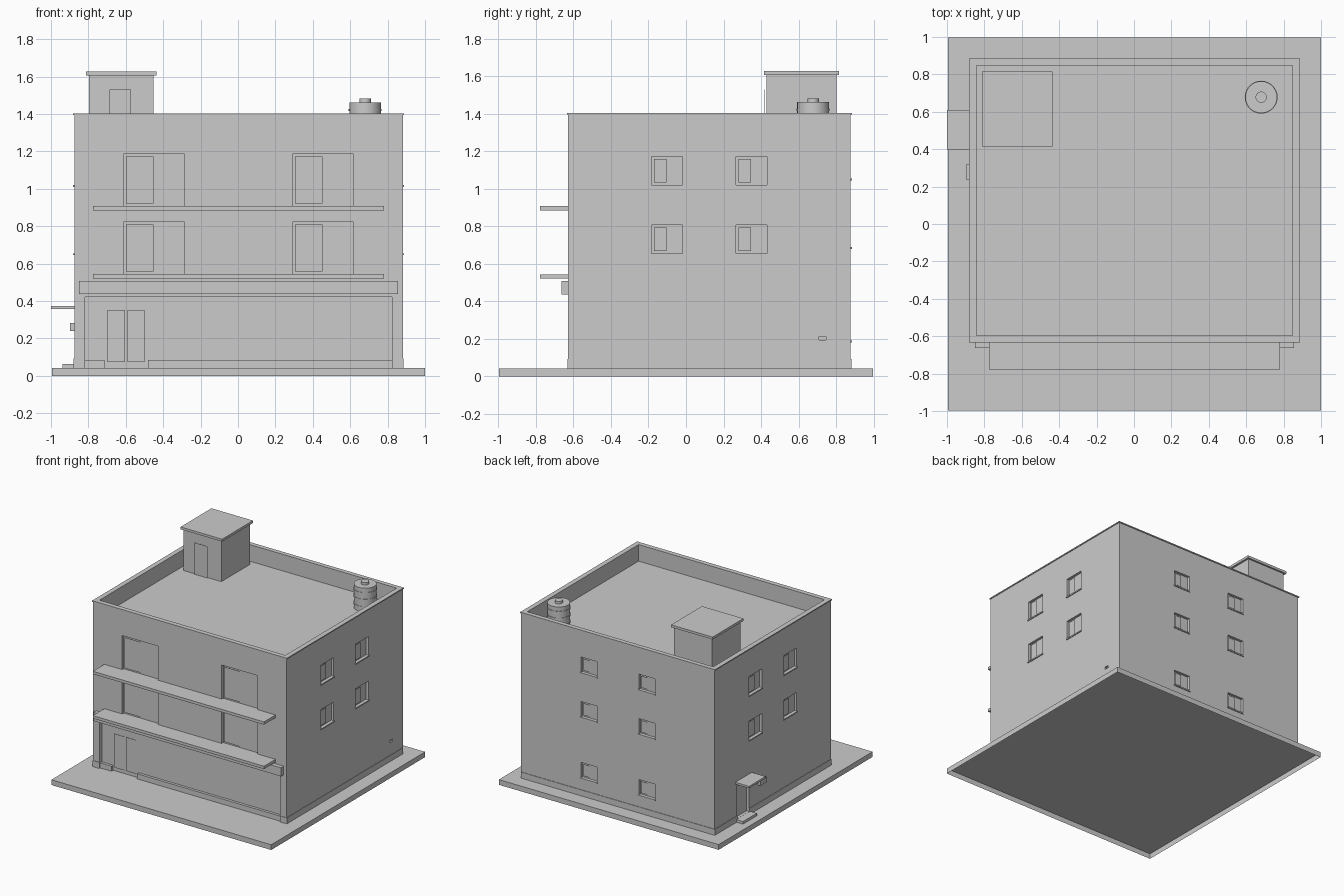
import bpy
import bmesh
from math import radians
from mathutils import Matrix, Vector

cube = bpy.data.objects.get("Cube")
if cube:
    bpy.data.objects.remove(cube, do_unlink=True)

grey = bpy.data.materials.new("plain_grey")
grey.use_nodes = True
grey.diffuse_color = (0.6, 0.6, 0.6, 1)
grey.node_tree.nodes["Principled BSDF"].inputs["Base Color"].default_value = grey.diffuse_color

# The canopy sticks out past the slab, so the building sits slightly off centre
CENTRE = Vector((0.003, 0, 0))
GROUND = 0.043


def finish(name, bm):
    mesh = bpy.data.meshes.new(name)
    bm.to_mesh(mesh)
    bm.free()
    mesh.materials.append(grey)
    obj = bpy.data.objects.new(name, mesh)
    bpy.context.collection.objects.link(obj)
    return obj


def add_box(bm, x, y, z):
    size = Vector((x[1] - x[0], y[1] - y[0], z[1] - z[0]))
    mid = Vector((sum(x), sum(y), sum(z))) / 2 + CENTRE
    matrix = Matrix.Translation(mid) @ Matrix.Diagonal(size.to_4d())
    return bmesh.ops.create_cube(bm, size=1, matrix=matrix)["verts"]


def box(name, x, y, z):
    bm = bmesh.new()
    add_box(bm, x, y, z)
    return finish(name, bm)


# Each side: turn about z and distance of its wall from the centre
WALL = 0.878
FRONT = 0.628
SIDES = {"front": (0, FRONT), "left": (90, WALL), "back": (180, WALL), "right": (270, WALL)}


def add_side_box(bm, side, u, z, inward, outward):
    """Box on a wall; u runs to the right as seen from outside."""
    turn, dist = SIDES[side]
    verts = add_box(bm, u, (-dist - outward, -dist + inward), z)
    bmesh.ops.rotate(bm, verts=verts, cent=CENTRE,
                     matrix=Matrix.Rotation(radians(turn), 3, "Z"))


def side_box(name, side, u, z, inward, outward):
    bm = bmesh.new()
    add_side_box(bm, side, u, z, inward, outward)
    return finish(name, bm)


def cut(obj, cutter):
    mod = obj.modifiers.new("cut", "BOOLEAN")
    mod.operation = "DIFFERENCE"
    mod.solver = "EXACT"
    mod.object = cutter
    bpy.context.view_layer.objects.active = obj
    bpy.ops.object.modifier_apply(modifier=mod.name)


# Ground slab, open underneath
slab = bmesh.new()
add_box(slab, (-0.998, 0.997), (-0.998, 0.998), (0, GROUND))
bmesh.ops.delete(slab, geom=[f for f in slab.faces if f.normal.z < -0.5], context="FACES")
finish("ground_slab", slab)

# Solid building body and thin coping
body = box("building_walls", (-WALL, WALL), (-FRONT, WALL), (GROUND, 1.395))
coping = box("parapet_coping", (-0.884, 0.884), (-0.634, 0.884), (1.395, 1.404))

# Window openings: side, left edge, width, bottom, height
openings = []
for z in (0.655, 1.02):
    for y in (-0.184, 0.266):
        openings.append(("left", y, 0.165, z, 0.153))
        openings.append(("right", -y - 0.165, 0.165, z, 0.153))
for z in (0.19, 0.69, 1.055):
    for x in (-0.335, 0.19):
        openings.append(("back", x, 0.145, z, 0.125))
for z in (0.543, 0.907):
    for x in (-0.615, 0.289):
        openings.append(("front", x, 0.326, z, 0.28))

recess = bmesh.new()
sashes = bmesh.new()
for number, (side, u, width, z, height) in enumerate(openings):
    add_side_box(recess, side, (u, u + width), (z, z + height), 0.02, 0.05)
    add_side_box(sashes, side, (u + 0.014, u + width * 0.49),
                 (z + 0.014, z + height - 0.014), 0.011, -0.01)
    if side != "front":
        side_box(f"window_sill_{number}", side, (u - 0.005, u + width + 0.005),
                 (z - 0.01, z), 0.01, 0.007)
finish("window_sashes", sashes)

# Shopfront recess, side entrance, small vent and sunken roof
add_side_box(recess, "front", (-0.82, 0.82), (GROUND, 0.423), 0.03, 0.05)
add_side_box(recess, "right", (-0.59, -0.43), (0.065, 0.335), 0.025, 0.05)
add_side_box(recess, "left", (0.71, 0.745), (0.193, 0.213), 0.015, 0.05)
add_box(recess, (-0.844, 0.844), (-0.595, 0.847), (1.268, 1.6))

cutter = finish("opening_cutter", recess)
cutter.hide_render = True
cut(body, cutter)
cut(coping, cutter)
bpy.data.objects.remove(cutter, do_unlink=True)

# Shopfront door leaves, low walls and sign band
for name, u in (("left", -0.595), ("right", -0.70)):
    side_box(f"shop_door_{name}", "front", (u, u + 0.093), (0.075, 0.352), 0.021, -0.02)
for name, u in (("short", (-0.82, -0.717)), ("long", (-0.485, 0.82))):
    side_box(f"shopfront_{name}_low_wall", "front", u, (GROUND, 0.085), 0.035, -0.008)
side_box("sign_band", "front", (-0.852, 0.852), (0.437, 0.508), 0.01, 0.035)

# Balcony slabs
for name, z in (("lower", 0.521), ("upper", 0.885)):
    side_box(f"{name}_balcony", "front", (-0.777, 0.777), (z, z + 0.023), 0.01, 0.149)

# Plinth, broken at the shopfront and the side entrance
plinth = bmesh.new()
for side, u in (("front", (-WALL, -0.82)), ("front", (0.82, WALL)),
                ("left", (-FRONT, WALL)), ("back", (-WALL, WALL)),
                ("right", (-WALL, -0.59)), ("right", (-0.43, FRONT))):
    add_side_box(plinth, side, u, (GROUND, 0.092), 0.005, 0.004)
finish("plinth", plinth)

# Side entrance canopy, step and mailbox
side_box("entrance_canopy", "right", (-0.61, -0.397), (0.358, 0.374), 0.01, 0.125)
side_box("entrance_step", "right", (-0.60, -0.42), (GROUND, 0.064), 0.02, 0.062)
side_box("mailbox", "right", (-0.317, -0.237), (0.239, 0.284), 0.01, 0.022)

# Stair house on the roof
box("stair_house", (-0.80, -0.455), (0.43, 0.801), (1.26, 1.607))
box("stair_house_roof", (-0.815, -0.438), (0.415, 0.815), (1.607, 1.627))
box("stair_house_door", (-0.69, -0.575), (0.419, 0.42), (1.27, 1.53))

# Water tank with raised bands and a lid
tank = bmesh.new()
parts = [(0.085, 1.26, 1.462), (0.03, 1.46, 1.482)]
parts += [(0.088, z, z + 0.012) for z in (1.30, 1.36, 1.415)]
for radius, low, high in parts:
    place = CENTRE + Vector((0.677, 0.678, (low + high) / 2))
    bmesh.ops.create_cone(tank, cap_ends=True, segments=32, radius1=radius, radius2=radius,
                          depth=high - low, matrix=Matrix.Translation(place))
tank_obj = finish("water_tank", tank)
bpy.ops.object.select_all(action="DESELECT")
tank_obj.select_set(True)
bpy.context.view_layer.objects.active = tank_obj
bpy.ops.object.shade_smooth_by_angle(angle=radians(30))
